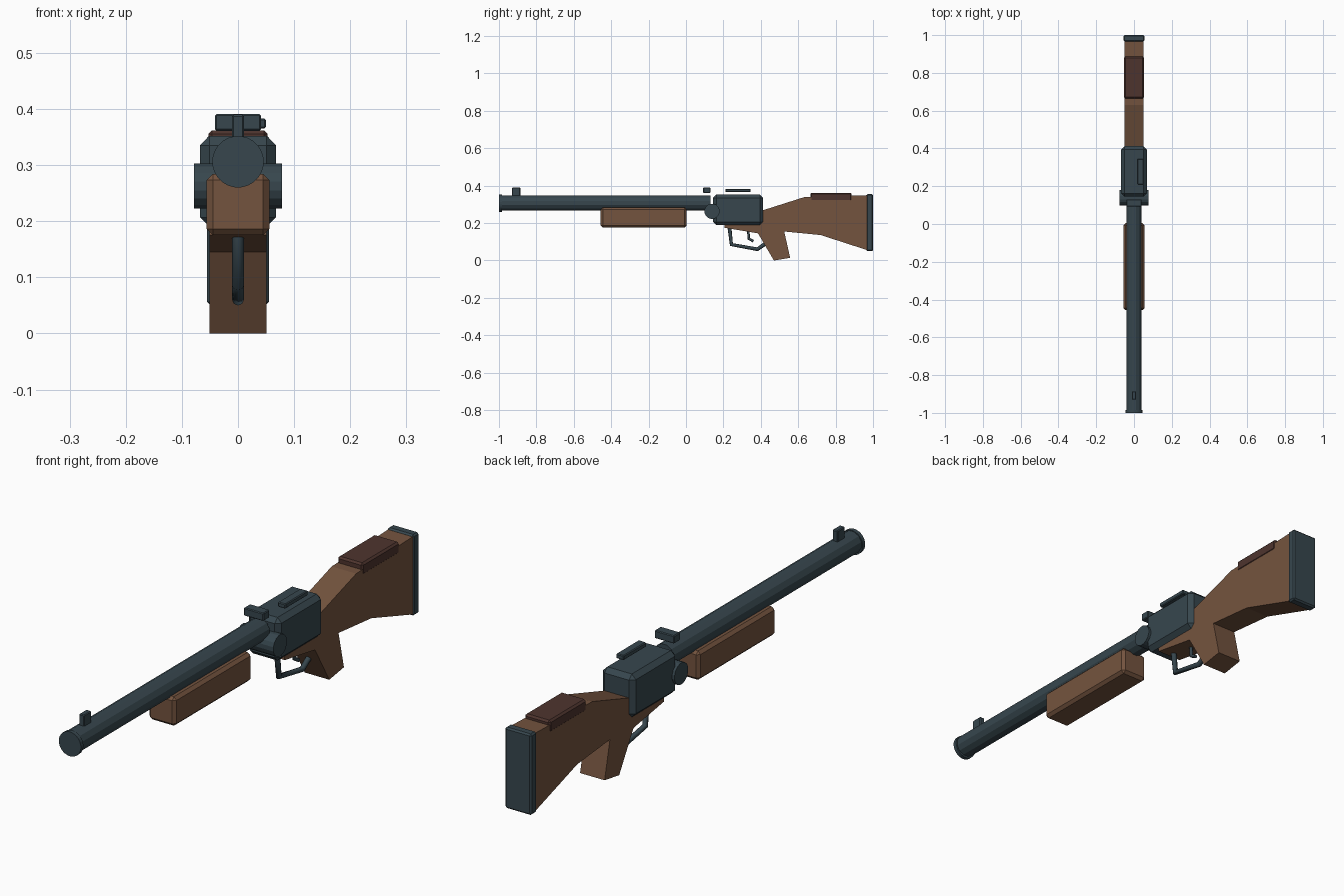
import bpy, bmesh, math
from mathutils import Matrix

if "Cube" in bpy.data.objects:
    bpy.data.objects.remove(bpy.data.objects["Cube"])


def material(name, rgb):
    m = bpy.data.materials.new(name)
    m.diffuse_color = (*rgb, 1)
    m.use_nodes = True
    m.node_tree.nodes["Principled BSDF"].inputs["Base Color"].default_value = m.diffuse_color
    return m


METAL = material("blued_steel", (0.038, 0.062, 0.076))
WOOD = material("walnut_wood", (0.175, 0.088, 0.049))
DARK = material("dark_leather", (0.076, 0.034, 0.027))


def finish(name, bm, mat, bevel=0, segments=1):
    bmesh.ops.recalc_face_normals(bm, faces=bm.faces)
    mesh = bpy.data.meshes.new(name)
    bm.to_mesh(mesh)
    bm.free()
    mesh.materials.append(mat)
    ob = bpy.data.objects.new(name, mesh)
    bpy.context.collection.objects.link(ob)
    if bevel:
        mod = ob.modifiers.new("edge_bevel", 'BEVEL')
        mod.width = bevel
        mod.segments = segments
    return ob


def box(name, x, y, z, mat, bevel=0.0, segments=1):
    bm = bmesh.new()
    bmesh.ops.create_cube(bm, size=1)
    for v in bm.verts:
        v.co = [(a + b) / 2 + c * (b - a) for c, (a, b) in zip(v.co, (x, y, z))]
    return finish(name, bm, mat, bevel, segments)


def cylinder(name, center, radius, length, axis, sides, mat, bevel=0.0):
    bm = bmesh.new()
    turn = Matrix.Rotation(math.pi / 2, 4, 'X' if axis == 'Y' else 'Y')
    spin = Matrix.Rotation(math.pi / sides, 4, 'Z')
    bmesh.ops.create_cone(bm, cap_ends=True, segments=sides, radius1=radius, radius2=radius,
                          depth=length, matrix=Matrix.Translation(center) @ turn @ spin)
    return finish(name, bm, mat, bevel)


def extrude_profile(name, points, half_width, mat):
    bm = bmesh.new()
    face = bm.faces.new([bm.verts.new((-half_width, y, z)) for y, z in points])
    new = bmesh.ops.extrude_face_region(bm, geom=[face])["geom"]
    bmesh.ops.translate(bm, vec=(2 * half_width, 0, 0),
                        verts=[v for v in new if isinstance(v, bmesh.types.BMVert)])
    return finish(name, bm, mat)


def rod(name, points, radius, mat):
    curve = bpy.data.curves.new(name, 'CURVE')
    curve.dimensions = '3D'
    curve.bevel_depth = radius
    curve.bevel_resolution = 2
    curve.use_fill_caps = True
    spline = curve.splines.new('POLY')
    spline.points.add(len(points) - 1)
    for p, (y, z) in zip(spline.points, points):
        p.co = (0, y, z, 1)
    curve.materials.append(mat)
    ob = bpy.data.objects.new(name, curve)
    bpy.context.collection.objects.link(ob)
    return ob


# Barrel and muzzle ring
cylinder("barrel", (0, -0.43, 0.308), 0.042, 1.12, 'Y', 12, METAL)
cylinder("muzzle_ring", (0, -0.9925, 0.306), 0.046, 0.015, 'Y', 24, METAL)

# Sights
box("front_sight", (-0.011, 0.011), (-0.93, -0.886), (0.343, 0.39), METAL, 0.003)
box("rear_sight", (-0.041, 0.041), (0.092, 0.13), (0.361, 0.391), METAL, 0.003)

# Receiver, hinge pin and side rail
box("receiver", (-0.068, 0.068), (0.145, 0.412), (0.19, 0.352), METAL, 0.017)
cylinder("hinge_pin", (0, 0.139, 0.263), 0.041, 0.156, 'X', 16, METAL)
box("top_rail", (0.018, 0.05), (0.21, 0.345), (0.365, 0.383), METAL, 0.003)

# Wooden fore-end
box("fore_end", (-0.056, 0.056), (-0.456, 0.004), (0.175, 0.284), WOOD, 0.011)

# Stock with grip in one profile
extrude_profile("stock", [
    (0.205, 0.175), (0.385, 0.145), (0.47, 0.0), (0.557, 0.014), (0.525, 0.155),
    (0.72, 0.136), (0.97, 0.055), (0.97, 0.349), (0.63, 0.338), (0.41, 0.268),
    (0.36, 0.25), (0.205, 0.22)], 0.051, WOOD)

# Butt plate and cheek rest
box("butt_plate", (-0.055, 0.055), (0.965, 1.0), (0.05, 0.355), METAL, 0.006)
box("cheek_rest", (-0.053, 0.053), (0.665, 0.886), (0.317, 0.362), DARK, 0.007)

# Trigger and guard
rod("trigger_guard", [(0.232, 0.18), (0.243, 0.085), (0.382, 0.06), (0.43, 0.094)], 0.0105, METAL)
rod("trigger", [(0.333, 0.16), (0.336, 0.116), (0.36, 0.103)], 0.007, METAL)
